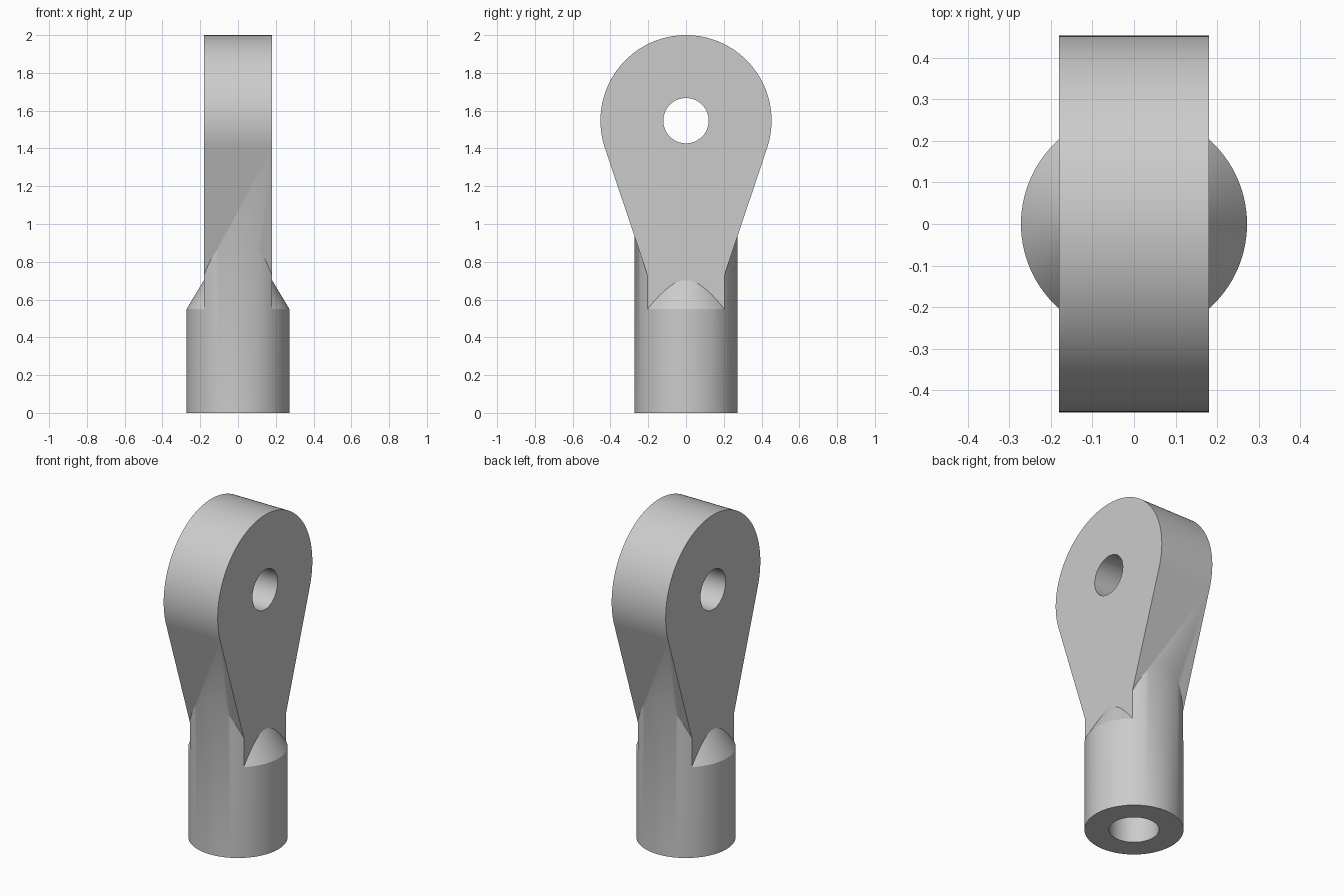
import bpy, bmesh
from math import radians, sin, cos, atan, pi

if "Cube" in bpy.data.objects:
    bpy.data.objects.remove(bpy.data.objects["Cube"])

SEGMENTS = 96
SHANK_R, HALF_T = 0.272, 0.181      # shank radius, half thickness of the eye
EYE_R, EYE_Z = 0.453, 1.547         # rounded head of the eye
CONE_Z, CONE_SLOPE = 0.55, 0.6      # chamfer start and radius lost per height

steel = bpy.data.materials.new("grey_steel")
steel.use_nodes = True
steel.diffuse_color = (0.6, 0.6, 0.6, 1)
steel.node_tree.nodes["Principled BSDF"].inputs["Base Color"].default_value = (0.6, 0.6, 0.6, 1)


def cylinder(name, r_low, r_high, z0, z1):
    bpy.ops.mesh.primitive_cone_add(vertices=SEGMENTS, radius1=r_low, radius2=r_high,
                                    depth=z1 - z0, location=(0, 0, (z0 + z1) / 2))
    bpy.context.object.name = name
    return bpy.context.object


def prism(name, profile, x0, x1):
    """Extrude a (y, z) outline along x."""
    bm = bmesh.new()
    face = bm.faces.new([bm.verts.new((x0, y, z)) for y, z in profile])
    top = bmesh.ops.extrude_face_region(bm, geom=[face])["geom"]
    bmesh.ops.translate(bm, vec=(x1 - x0, 0, 0),
                        verts=[v for v in top if isinstance(v, bmesh.types.BMVert)])
    bmesh.ops.recalc_face_normals(bm, faces=bm.faces)
    mesh = bpy.data.meshes.new(name)
    bm.to_mesh(mesh)
    bm.free()
    obj = bpy.data.objects.new(name, mesh)
    bpy.context.collection.objects.link(obj)
    return obj


def combine(target, tool, operation):
    tool.hide_render = True
    mod = target.modifiers.new(operation.lower(), 'BOOLEAN')
    mod.operation, mod.solver, mod.object = operation, 'EXACT', tool
    bpy.context.view_layer.objects.active = target
    bpy.ops.object.modifier_apply(modifier=mod.name)
    bpy.data.objects.remove(tool)


# Shank, running up inside the tapered eye
rod_end = cylinder("rod_end", SHANK_R, SHANK_R, 0, 1.1)

# Eye: round head with tangent sides tapering down into the shank
taper = 0.335
a = atan(taper)
steps = 72
outline = []
for i in range(steps + 1):
    t = -a + (pi + 2 * a) * i / steps
    outline.append((EYE_R * cos(t), EYE_Z + EYE_R * sin(t)))
foot_z = 0.6
foot_y = outline[0][0] - (outline[0][1] - foot_z) * taper
outline += [(-foot_y, foot_z), (foot_y, foot_z)]
combine(rod_end, prism("eye", outline, -0.3, 0.3), 'UNION')

# Flat cheeks milled on both sides, leaving the conical shoulder
box = [(-0.7, 0.32), (0.7, 0.32), (0.7, 2.2), (-0.7, 2.2)]
for side in (-1, 1):
    cheek = prism("cheek_cutter", box, side * HALF_T, side * 0.7)
    low = 0.3
    low_r = SHANK_R + (CONE_Z - low) * CONE_SLOPE
    cone = cylinder("shoulder_cone", low_r, 0, low, low + low_r / CONE_SLOPE)
    combine(cheek, cone, 'DIFFERENCE')
    combine(rod_end, cheek, 'DIFFERENCE')

# Cross hole in the eye and bore up the shank
pin = cylinder("pin_hole_cutter", 0.12, 0.12, -0.5, 0.5)
pin.rotation_euler.y = radians(90)
pin.location.z = EYE_Z
bpy.context.view_layer.update()
combine(rod_end, pin, 'DIFFERENCE')
combine(rod_end, cylinder("bore_cutter", 0.137, 0.137, -0.1, 0.75), 'DIFFERENCE')

rod_end.data.materials.clear()
rod_end.data.materials.append(steel)
bpy.ops.object.select_all(action='DESELECT')
rod_end.select_set(True)
bpy.context.view_layer.objects.active = rod_end
bpy.ops.object.shade_smooth_by_angle(angle=radians(30))
